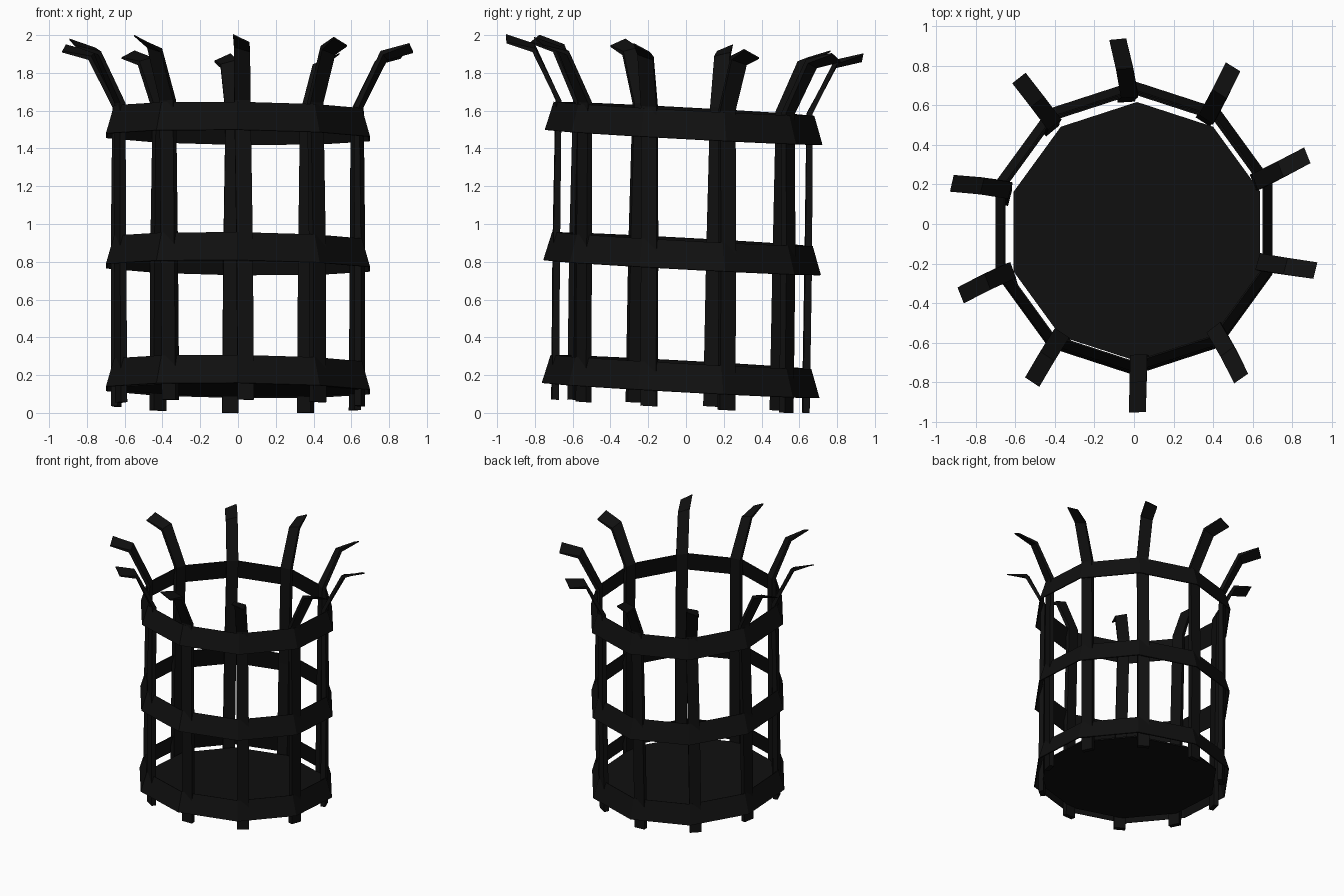
import bpy
import bmesh
from math import cos, sin, radians
from mathutils import Vector

SIDES = 10
STEP = 360 / SIDES

if "Cube" in bpy.data.objects:
    bpy.data.objects.remove(bpy.data.objects["Cube"])

# Blackened iron
iron = bpy.data.materials.new("black_iron")
iron.use_nodes = True
colour = (0.005, 0.005, 0.005, 1)
iron.diffuse_color = colour
iron.node_tree.nodes["Principled BSDF"].inputs["Base Color"].default_value = colour


def polar(radius, degrees, z):
    a = radians(degrees)
    return Vector((radius * cos(a), radius * sin(a), z))


def lean(p):
    """The whole basket sits slightly crooked."""
    return Vector((p.x, p.y + 0.012 * p.z - 0.03, p.z - 0.054 * p.y - 0.012 * p.x))


def finish(bm, name, thickness=0):
    for v in bm.verts:
        v.co = lean(v.co)
    bmesh.ops.recalc_face_normals(bm, faces=bm.faces[:])
    mesh = bpy.data.meshes.new(name)
    bm.to_mesh(mesh)
    bm.free()
    mesh.materials.append(iron)
    obj = bpy.data.objects.new(name, mesh)
    bpy.context.collection.objects.link(obj)
    if thickness:
        solid = obj.modifiers.new("thickness", "SOLIDIFY")
        solid.thickness = thickness
        solid.offset = -1


def loft(bm, loops, capped):
    """Skin closed loops of points in order."""
    rows = [[bm.verts.new(p) for p in loop] for loop in loops]
    n = len(rows[0])
    for low, high in zip(rows, rows[1:]):
        for i in range(n):
            j = (i + 1) % n
            bm.faces.new((low[i], low[j], high[j], high[i]))
    if capped:
        bm.faces.new(rows[0])
        bm.faces.new(rows[-1])


def decagon(radius, z):
    return [polar(radius, i * STEP - 90, z) for i in range(SIDES)]


# Flared hoops
for name, z in (("lower_hoop", 0.12), ("middle_hoop", 0.77), ("upper_hoop", 1.46)):
    bm = bmesh.new()
    loft(bm, [decagon(0.735, z), decagon(0.69, z + 0.15)], False)
    finish(bm, name, 0.008)

# Floor plate
bm = bmesh.new()
centre = Vector((0.015, -0.01, 0))
loft(bm, [[p + centre for p in decagon(0.655, z)] for z in (0.12, 0.13)], True)
finish(bm, "floor_plate")

# Upright bars with outward-bent tips: each section is radius, height,
# angle offset, half thickness and sideways roll
HALF_WIDTH = 0.043
tip_turn = [1, -1, 4, 4, 4, 5, 2, 5, 4, 3]
for i, turn in enumerate(tip_turn):
    angle = i * STEP - 90
    sections = [
        (0.665, 0.035, 3.5, 0.018, 0),
        (0.668, 0.85, 3, 0.018, 0),
        (0.665, 1.62, 2, 0.015, 0),
        (0.80, 1.89, (turn + 2) / 2, 0.010, 0.012),
        (0.945, 1.93, turn, 0.004, 0.02),
    ]
    loops = []
    for k, (radius, z, offset, half, roll) in enumerate(sections):
        a = angle + offset
        side = polar(HALF_WIDTH, a + 90, -roll)
        # Thickness points outward on the bar and upward on the tip
        out = polar(half, a, 0) if k < 3 else polar(half * 0.7, a, -half)
        if k == 4:
            out = Vector((0, 0, -half))
        mid = polar(radius, a, z)
        loops.append([mid - side - out, mid + side - out,
                      mid + side + out, mid - side + out])
    bm = bmesh.new()
    loft(bm, loops, True)
    finish(bm, f"upright_bar_{i + 1}")
